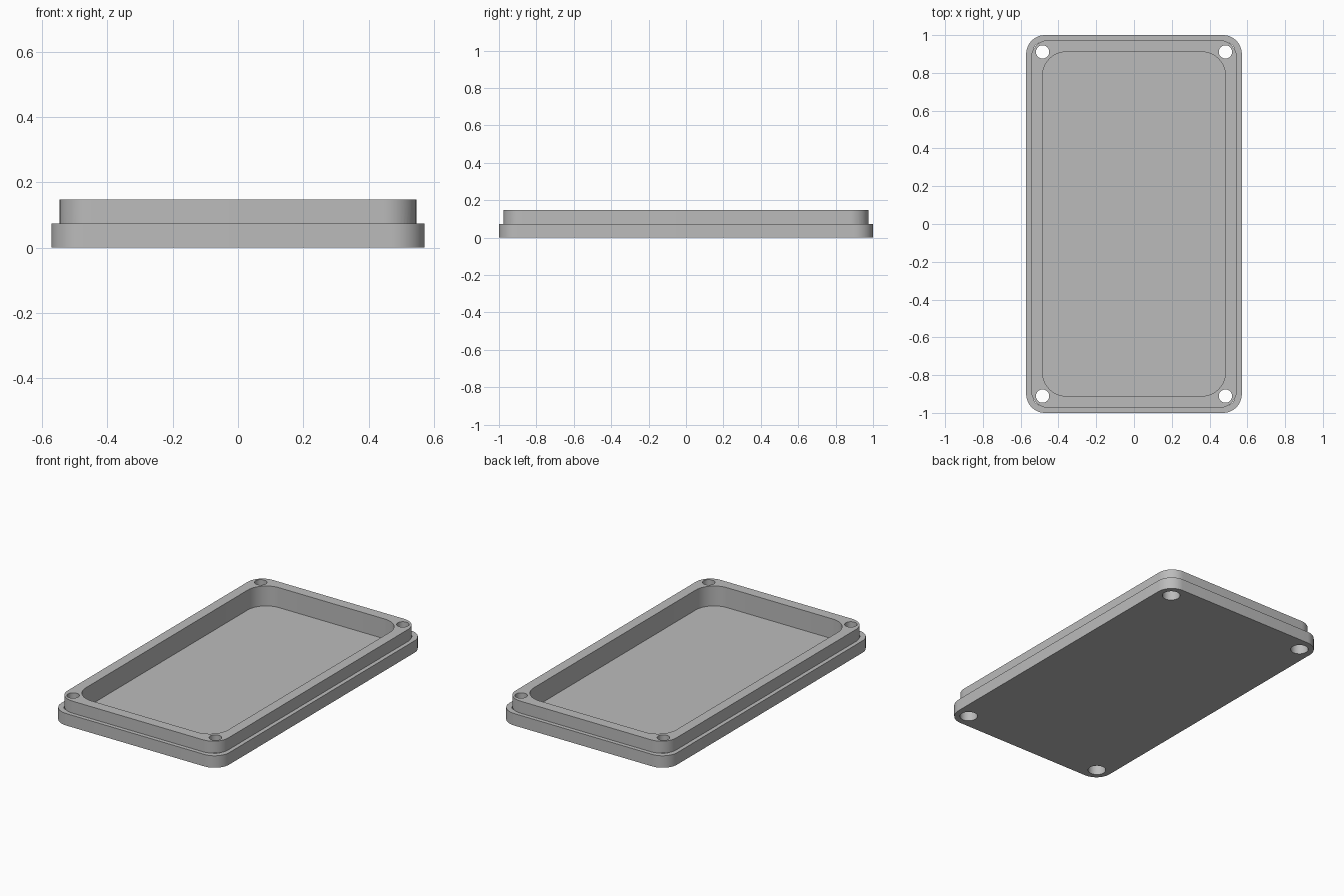
import bpy
import bmesh
from math import cos, sin, pi

if "Cube" in bpy.data.objects:
    bpy.data.objects.remove(bpy.data.objects["Cube"], do_unlink=True)

STEP, TOP, FLOOR = 0.0735, 0.147, 0.0245
HOLE_X, HOLE_Y = 0.484, 0.911
ARC = 12  # segments per rounded corner

grey = bpy.data.materials.new("plain grey")
grey.use_nodes = True
grey.diffuse_color = (0.5, 0.5, 0.5, 1)
grey.node_tree.nodes["Principled BSDF"].inputs["Base Color"].default_value = (0.5, 0.5, 0.5, 1)


def rounded_ring(hx, hy, r, z, cx=0, cy=0):
    """Counter-clockwise outline of a rounded rectangle."""
    points = []
    for quarter, (sx, sy) in enumerate([(1, 1), (-1, 1), (-1, -1), (1, -1)]):
        for i in range(ARC + 1):
            a = (quarter + i / ARC) * pi / 2
            points.append((cx + sx * (hx - r) + r * cos(a),
                           cy + sy * (hy - r) + r * sin(a), z))
    return points


def circle_ring(r, z, cx, cy):
    n = 4 * ARC
    return [(cx + r * cos(2 * pi * i / n), cy + r * sin(2 * pi * i / n), z) for i in range(n)]


def loft(bm, rings):
    """Skin a stack of equal rings and cap both ends."""
    loops = [[bm.verts.new(p) for p in ring] for ring in rings]
    for low, high in zip(loops, loops[1:]):
        for i in range(len(low)):
            j = (i + 1) % len(low)
            bm.faces.new((low[i], low[j], high[j], high[i]))
    bm.faces.new(loops[0][::-1])
    bm.faces.new(loops[-1])


def make_object(name, bm):
    bmesh.ops.recalc_face_normals(bm, faces=bm.faces)
    mesh = bpy.data.meshes.new(name)
    bm.to_mesh(mesh)
    bm.free()
    mesh.materials.append(grey)
    obj = bpy.data.objects.new(name, mesh)
    bpy.context.collection.objects.link(obj)
    return obj


# Stepped lid: wide base, narrower raised rim, pocket sunk into the middle
bm = bmesh.new()
loft(bm, [rounded_ring(0.571, 1.0, 0.1, 0),
          rounded_ring(0.571, 1.0, 0.1, STEP),
          rounded_ring(0.546, 0.975, 0.1, STEP),
          rounded_ring(0.546, 0.975, 0.1, TOP),
          rounded_ring(0.484, 0.911, 0.125, TOP),
          rounded_ring(0.484, 0.911, 0.125, FLOOR)])
lid = make_object("lid_tray", bm)

# Counterbored screw holes in the four corners
bm = bmesh.new()
for sx in (-1, 1):
    for sy in (-1, 1):
        x, y = sx * HOLE_X, sy * HOLE_Y
        loft(bm, [circle_ring(0.051, -0.05, x, y), circle_ring(0.051, STEP, x, y),
                  circle_ring(0.035, STEP, x, y), circle_ring(0.035, 0.2, x, y)])
cutter = make_object("screw_hole_cutter", bm)
cutter.hide_render = True

cut = lid.modifiers.new("screw_holes", "BOOLEAN")
cut.operation = "DIFFERENCE"
cut.solver = "EXACT"
cut.object = cutter

bpy.ops.object.select_all(action="DESELECT")
bpy.context.view_layer.objects.active = lid
lid.select_set(True)
bpy.ops.object.modifier_apply(modifier=cut.name)
bpy.data.objects.remove(cutter, do_unlink=True)
bpy.ops.object.shade_smooth_by_angle(angle=pi / 6)
